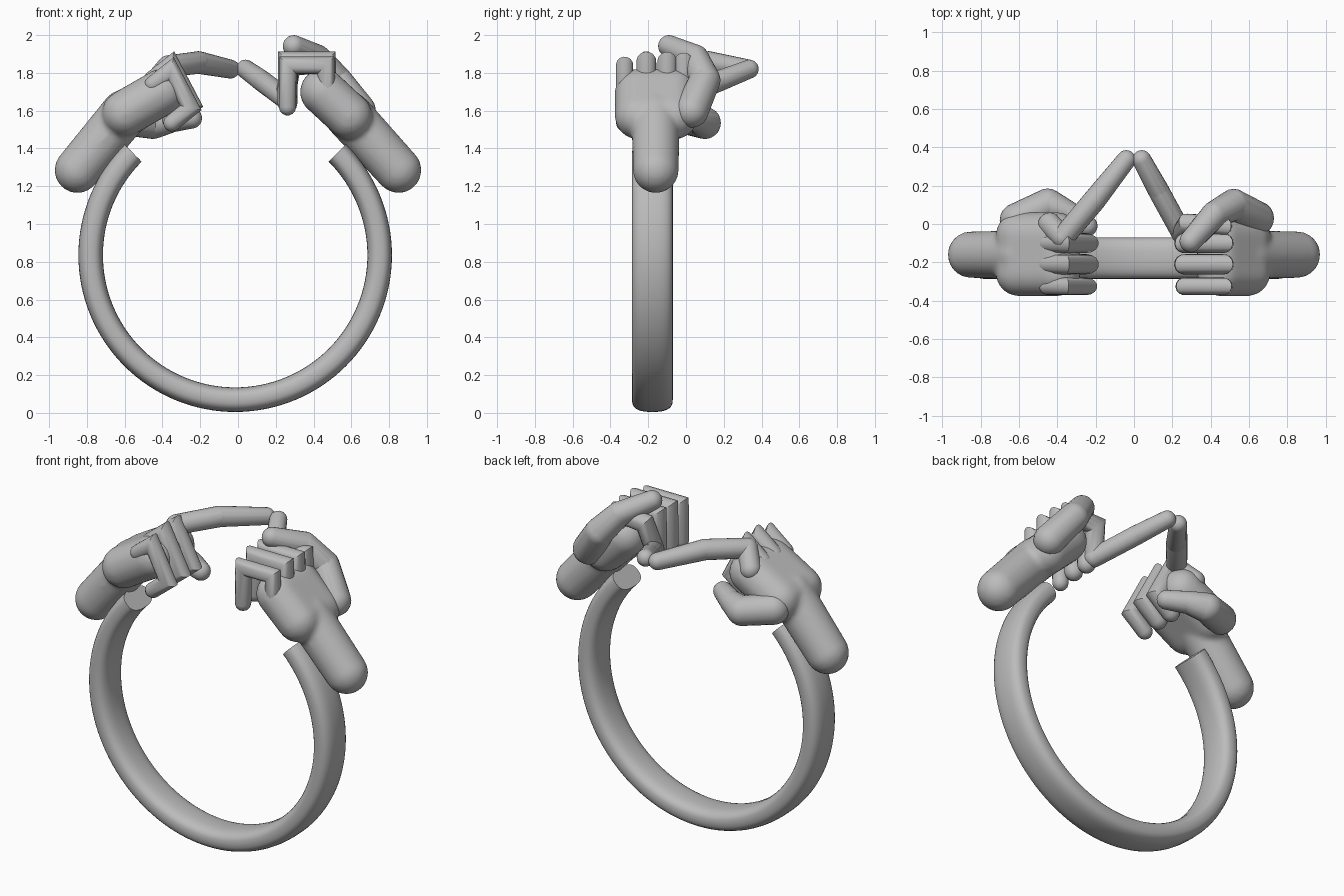
import bpy, bmesh
from math import sin, cos, pi, radians, copysign
from mathutils import Vector

if "Cube" in bpy.data.objects:
    bpy.data.objects.remove(bpy.data.objects["Cube"])

metal = bpy.data.materials.new("grey metal")
metal.use_nodes = True
metal.diffuse_color = (0.5, 0.5, 0.5, 1)
for node in metal.node_tree.nodes:
    if node.type == "BSDF_PRINCIPLED":
        node.inputs["Base Color"].default_value = (0.5, 0.5, 0.5, 1)


def finish(name, bm, blend=False):
    """Turn a bmesh into a smooth shaded object, optionally melting its pieces together."""
    bmesh.ops.recalc_face_normals(bm, faces=bm.faces)
    mesh = bpy.data.meshes.new(name)
    bm.to_mesh(mesh)
    bm.free()
    mesh.materials.append(metal)
    mesh.shade_smooth()
    mesh.set_sharp_from_angle(angle=radians(40))
    obj = bpy.data.objects.new(name, mesh)
    bpy.context.scene.collection.objects.link(obj)
    if blend:
        remesh = obj.modifiers.new("Blend", "REMESH")
        remesh.mode = "VOXEL"
        remesh.voxel_size = 0.015
        remesh.use_smooth_shade = True
        soften = obj.modifiers.new("Soften", "SMOOTH")
        soften.factor = 0.5
        soften.iterations = 6
    return obj


def bridge(bm, rings):
    """Skin a row of vertex rings and close both ends."""
    n = len(rings[0])
    for a, b in zip(rings, rings[1:]):
        for i in range(n):
            j = (i + 1) % n
            bm.faces.new((a[i], a[j], b[j], b[i]))
    bm.faces.new(rings[0])
    bm.faces.new(rings[-1])


def hull(bm, balls):
    """Convex skin around balls given as (x, y, z, radius)."""
    verts = []
    for x, y, z, r in balls:
        ball = bmesh.new()
        bmesh.ops.create_icosphere(ball, subdivisions=3, radius=r)
        verts += [bm.verts.new(v.co + Vector((x, y, z))) for v in ball.verts]
        ball.free()
    bmesh.ops.convex_hull(bm, input=verts)
    for v in [v for v in bm.verts if not v.link_faces]:
        bm.verts.remove(v)


def limb(bm, balls):
    for pair in zip(balls, balls[1:]):
        hull(bm, pair)


def tube(bm, points, r, n=14):
    """Round bar with mitred bends and domed ends."""
    pts = [Vector(p) for p in points]
    dirs = [(b - a).normalized() for a, b in zip(pts, pts[1:])]
    u = dirs[0].orthogonal().normalized()
    rings = []

    def add(centre, d, normal, radius):
        w = d.cross(u)
        ring = []
        for i in range(n):
            a = 2 * pi * i / n
            v = (u * cos(a) + w * sin(a)) * radius
            v -= d * (v.dot(normal) / d.dot(normal))
            ring.append(bm.verts.new(centre + v))
        rings.append(ring)

    dome = [radians(a) for a in (78, 52, 26)]
    for a in dome:
        add(pts[0] - dirs[0] * r * sin(a), dirs[0], dirs[0], r * cos(a))
    add(pts[0], dirs[0], dirs[0], r)
    for p, d, e in zip(pts[1:], dirs, dirs[1:]):
        add(p, d, (d + e).normalized(), r)
        u = d.rotation_difference(e) @ u
    end = dirs[-1]
    add(pts[-1], end, end, r)
    for a in reversed(dome):
        add(pts[-1] + end * r * sin(a), end, end, r * cos(a))
    bridge(bm, rings)


# Open band with a rounded oblong section
bm = bmesh.new()
rings = []
STEPS, SECTION = 96, 28
for s in range(STEPS + 1):
    t = radians(135 + 270 * s / STEPS)
    ring = []
    for k in range(SECTION):
        a = 2 * pi * k / SECTION
        across = copysign(abs(cos(a)) ** 0.75, cos(a)) * 0.108
        rad = 0.765 + copysign(abs(sin(a)) ** 0.75, sin(a)) * 0.065
        ring.append(bm.verts.new((rad * cos(t) - 0.015, across - 0.178, rad * sin(t) + 0.835)))
    rings.append(ring)
bridge(bm, rings)
finish("ring_band", bm)


# Forearm and palm of each hand
def hand(name, tip, wrist, knuckle):
    bm = bmesh.new()
    hull(bm, [(tip[0], -0.16, tip[1], 0.122), (wrist[0], -0.16, wrist[1], 0.128)])
    hull(bm, [(x, y, z, 0.122) for x, z in (wrist, knuckle) for y in (-0.255, -0.06)])
    finish(name, bm, blend=True)


hand("right_hand", (-0.85, 1.285), (-0.6, 1.585), (-0.4, 1.7))
hand("left_hand", (0.85, 1.285), (0.59, 1.57), (0.45, 1.7))

# Curled fingers: one bend profile per hand, repeated across the palm
right_curl = [(-0.45, 1.76), (-0.355, 1.835), (-0.25, 1.635), (-0.35, 1.555)]
left_curl = [(0.47, 1.68), (0.465, 1.86), (0.265, 1.86), (0.262, 1.64)]
rows = [("little", -0.325, 0.046, -0.02), ("ring", -0.21, 0.053, 0.0), ("middle", -0.1, 0.052, 0.0)]
for side, curl in (("right", right_curl), ("left", left_curl)):
    for label, y, r, lift in rows:
        bm = bmesh.new()
        tube(bm, [(x, y, z + lift) for x, z in curl], r)
        finish(f"{side}_{label}_finger", bm)

# Index fingers meeting at the back
bm = bmesh.new()
limb(bm, [(-0.44, 0.0, 1.75, 0.06), (-0.37, -0.07, 1.835, 0.058),
          (-0.21, 0.12, 1.855, 0.06), (-0.04, 0.335, 1.82, 0.05)])
finish("right_index_finger", bm)
bm = bmesh.new()
tube(bm, [(0.46, -0.01, 1.7), (0.455, -0.01, 1.85), (0.28, 0.0, 1.84), (0.25, -0.05, 1.67)], 0.054)
limb(bm, [(0.25, -0.05, 1.665, 0.055), (0.13, 0.17, 1.755, 0.056), (0.04, 0.335, 1.82, 0.05)])
finish("left_index_finger", bm)

# Thumbs
bm = bmesh.new()
limb(bm, [(-0.61, 0.02, 1.56, 0.09), (-0.45, 0.1, 1.535, 0.085),
          (-0.35, 0.06, 1.55, 0.065), (-0.245, -0.01, 1.56, 0.055)])
finish("right_thumb", bm)
bm = bmesh.new()
limb(bm, [(0.64, 0.03, 1.6, 0.09), (0.52, 0.1, 1.76, 0.083),
          (0.42, 0.05, 1.88, 0.07), (0.295, -0.09, 1.942, 0.058)])
finish("left_thumb", bm)
